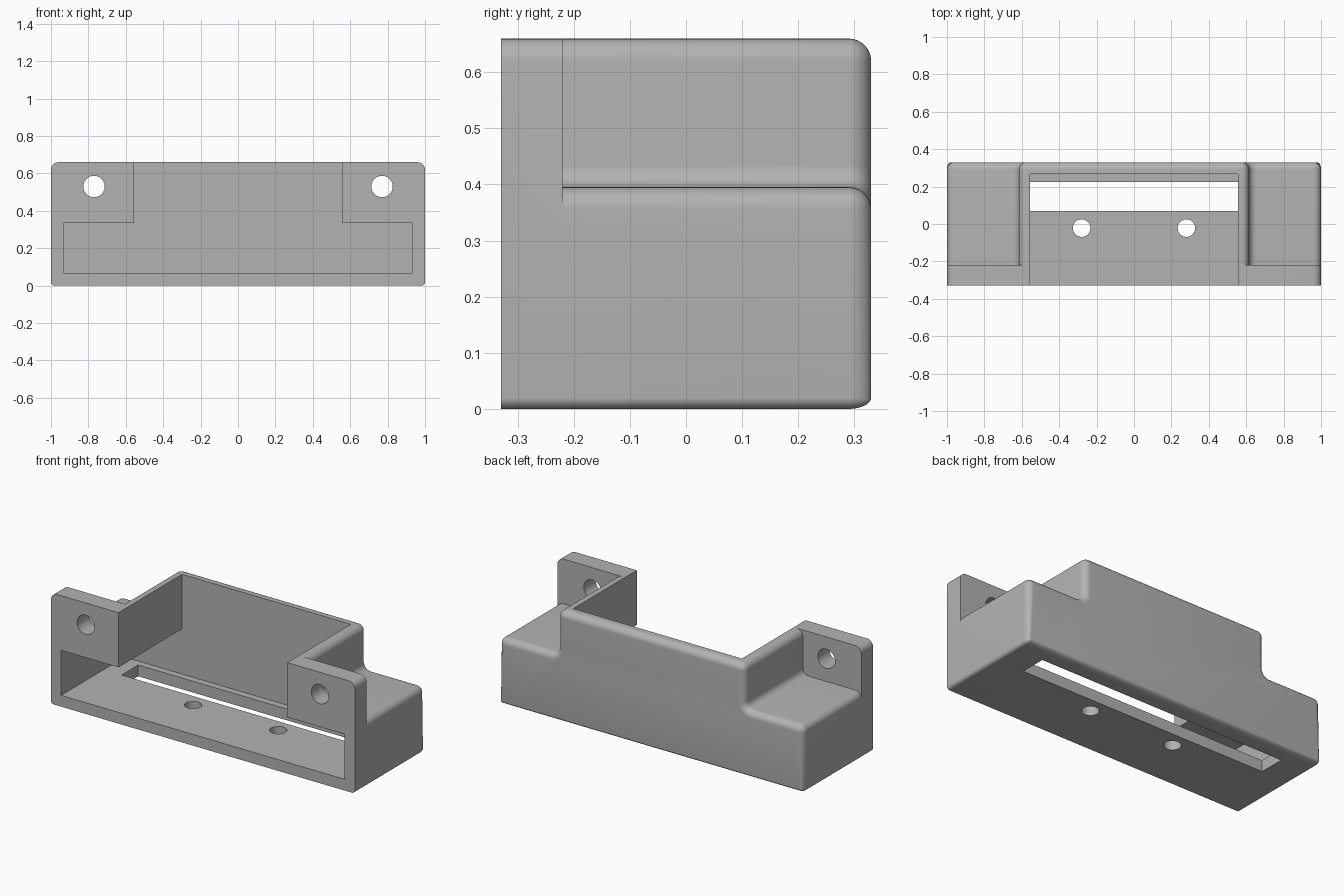
import bpy, bmesh, math
from mathutils import Vector

if "Cube" in bpy.data.objects:
    bpy.data.objects.remove(bpy.data.objects["Cube"], do_unlink=True)

grey = bpy.data.materials.new("plain_grey")
grey.use_nodes = True
colour = (0.45, 0.45, 0.45, 1)
grey.diffuse_color = colour
grey.node_tree.nodes["Principled BSDF"].inputs["Base Color"].default_value = colour

ROUND = 0.04
HALF_DEPTH = 0.33
SEGMENTS = 8


def ring(half, shrink):
    """Rounded, mirrored outline from right-half corners (x, z, radius)."""
    corners = half + [(-x, z, r) for x, z, r in reversed(half)]
    points = []
    for i, (x, z, r) in enumerate(corners):
        p = Vector((x, z))
        a = (Vector(corners[i - 1][:2]) - p).normalized()
        b = (Vector(corners[(i + 1) % len(corners)][:2]) - p).normalized()
        if r == 0:
            points.append(p)
            continue
        convex = a.cross(b) < 0
        radius = r - shrink * r if convex else r + shrink * ROUND
        for k in range(SEGMENTS + 1):
            t = math.pi / 2 * k / SEGMENTS
            points.append(p + (a + b) * r - (b * math.cos(t) + a * math.sin(t)) * radius)
    return points


def finish(name, bm):
    bmesh.ops.remove_doubles(bm, verts=bm.verts, dist=1e-5)
    bmesh.ops.recalc_face_normals(bm, faces=bm.faces)
    mesh = bpy.data.meshes.new(name)
    bm.to_mesh(mesh)
    bm.free()
    mesh.materials.append(grey)
    obj = bpy.data.objects.new(name, mesh)
    bpy.context.collection.objects.link(obj)
    return obj


def loft(name, half, sections):
    """Skin the outline through (y, shrink) sections and cap both ends."""
    bm = bmesh.new()
    rows = [[bm.verts.new((p.x, y, p.y)) for p in ring(half, s)] for y, s in sections]
    for low, high in zip(rows, rows[1:]):
        for i in range(len(low)):
            bm.faces.new((low[i - 1], low[i], high[i], high[i - 1]))
    bm.faces.new(rows[0])
    bm.faces.new(rows[-1])
    return finish(name, bm)


def box(name, size, centre):
    bm = bmesh.new()
    bmesh.ops.create_cube(bm, size=1)
    bmesh.ops.scale(bm, vec=size, verts=bm.verts)
    bmesh.ops.translate(bm, vec=centre, verts=bm.verts)
    return finish(name, bm)


def drill(name, radius, centre, tilt):
    bpy.ops.mesh.primitive_cylinder_add(vertices=48, radius=radius, depth=0.3,
                                        location=centre, rotation=(tilt, 0, 0))
    bpy.context.object.name = name
    bpy.context.object.data.materials.append(grey)
    return bpy.context.object


def combine(target, other, operation):
    mod = target.modifiers.new(operation.lower(), 'BOOLEAN')
    mod.operation, mod.solver, mod.object = operation, 'EXACT', other
    bpy.context.view_layer.objects.active = target
    bpy.ops.object.modifier_apply(modifier=mod.name)
    bpy.data.objects.remove(other, do_unlink=True)


# Stepped body with a rounded back rim
steps = [math.pi / 2 * k / SEGMENTS for k in range(SEGMENTS + 1)]
rim = [(HALF_DEPTH - ROUND + ROUND * math.sin(t), 1 - math.cos(t)) for t in steps]
body = loft("bracket_housing",
            [(1, 0, 0.02), (1, 0.395, ROUND), (0.615, 0.395, ROUND), (0.615, 0.66, ROUND)],
            [(-HALF_DEPTH, 0)] + rim)

# Front flange carrying the two mounting ears
flange = loft("front_flange", [(1, 0, 0.02), (1, 0.66, ROUND)],
              [(-HALF_DEPTH, 0), (-0.22, 0)])
combine(body, flange, 'UNION')

# T-shaped cavity, open at the front and top
cavity = loft("cavity_cutter", [(0.933, 0.067, 0), (0.933, 0.335, 0), (0.555, 0.335, 0), (0.555, 0.8, 0)],
              [(-0.5, 0), (0.267, 0)])
combine(body, cavity, 'DIFFERENCE')

# Long slot through the floor
combine(body, box("slot_cutter", (1.63, 0.155, 0.1), (0, 0.148, 0.03)), 'DIFFERENCE')

# Screw holes in the floor and the ears
for side in (-1, 1):
    combine(body, drill("floor_hole_cutter", 0.047, (side * 0.28, -0.022, 0), 0), 'DIFFERENCE')
    combine(body, drill("ear_hole_cutter", 0.057, (side * 0.77, -0.28, 0.53), math.pi / 2), 'DIFFERENCE')

bpy.ops.object.select_all(action='DESELECT')
body.select_set(True)
bpy.context.view_layer.objects.active = body
bpy.ops.object.shade_smooth_by_angle(angle=math.radians(30))
